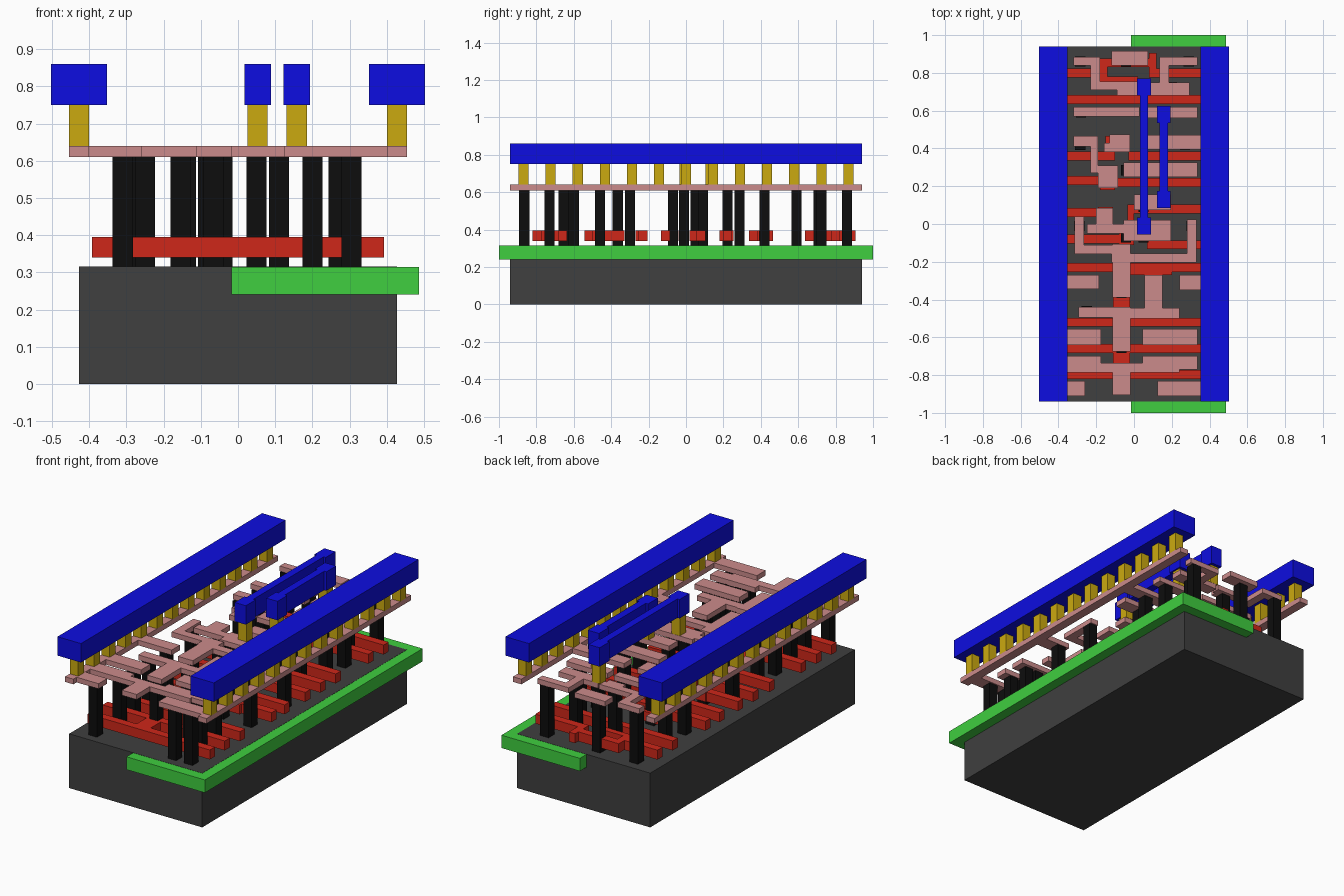
import bpy, bmesh
from mathutils import Matrix, Vector


def material(name, rgb):
    m = bpy.data.materials.new(name)
    m.diffuse_color = (*rgb, 1)
    return m


def layer(name, rects, z0, z1, mat):
    """One object made of boxes; each rect is (x0, x1, y0, y1)."""
    bm = bmesh.new()
    for x0, x1, y0, y1 in rects:
        mid = Vector(((x0 + x1) / 2, (y0 + y1) / 2, (z0 + z1) / 2))
        size = Matrix.Diagonal((x1 - x0, y1 - y0, z1 - z0, 1))
        bmesh.ops.create_cube(bm, size=1, matrix=Matrix.Translation(mid) @ size)
    mesh = bpy.data.meshes.new(name)
    bm.to_mesh(mesh)
    bm.free()
    mesh.materials.append(mat)
    ob = bpy.data.objects.new(name, mesh)
    bpy.context.collection.objects.link(ob)
    return ob


def square(x, y, h=0.027):
    return (x - h, x + h, y - h, y + h)


dark = material("dark_grey", (0.05, 0.05, 0.05))
green = material("green", (0.05, 0.62, 0.05))
red = material("red", (0.62, 0.02, 0.01))
black = material("black", (0.004, 0.004, 0.004))
pink = material("pink", (0.6, 0.26, 0.26))
yellow = material("yellow", (0.6, 0.4, 0.005))
blue = material("blue", (0.004, 0.004, 0.75))

# Base block and the well slab overlapping its right half
layer("substrate", [(-0.428, 0.428, -0.94, 0.94)], 0, 0.3155, dark)
layer("well", [(-0.017, 0.487, -1, 1)], 0.24, 0.3145, green)

# Gate strips: (x0, x1, y centre), then pads and joggers
E = 0.393
strips = [(-E, E, -0.797), (-E, E, -0.66), (-E, E, -0.52), (-E, -0.05, -0.23),
          (-0.02, E, -0.23), (-E, 0.0, -0.08), (0.07, E, -0.11), (-E, -0.13, 0.06),
          (-0.035, E, 0.08), (-E, -0.10, 0.23), (-0.095, E, 0.22), (-E, -0.1, 0.36),
          (-0.03, E, 0.36), (-E, E, 0.66), (-E, -0.14, 0.8), (0.11, E, 0.8)]
pads = [(-0.11, -0.02, -0.82, -0.64), (-0.11, -0.02, -0.54, -0.33),
        (-0.02, 0.2, -0.27, -0.21), (-0.035, 0.0, 0.02, 0.1), (-0.08, 0.0, -0.11, -0.04),
        (-0.19, -0.11, 0.03, 0.09), (-0.18, -0.10, 0.18, 0.25), (-0.15, -0.04, 0.39, 0.465),
        (-0.15, -0.10, 0.34, 0.46), (-0.18, 0.12, 0.83, 0.875), (-0.18, -0.14, 0.75, 0.875),
        (0.08, 0.12, 0.775, 0.905), (-0.18, 0.02, 0.745, 0.78)]
layer("gate_strips", [(a, b, y - 0.0235, y + 0.0235) for a, b, y in strips] + pads,
      0.34, 0.395, red)

# Tall contact posts, grouped by row (y: x positions)
rows = {-0.865: (-0.31, 0.2, 0.305), -0.73: (-0.25, 0.2, 0.27), -0.655: (-0.066,),
        -0.60: (-0.25, 0.2, 0.27), -0.46: (-0.25, 0.11), -0.365: (-0.066,),
        -0.30: (-0.25, 0.11, 0.29), -0.07: (-0.042, 0.05), -0.01: (-0.29, 0.305),
        0.05: (-0.155,), 0.09: (0.05,), 0.222: (-0.14,), 0.285: (-0.02 - 0.022, 0.2),
        0.42: (-0.285, -0.08, 0.27), 0.59: (-0.28, 0.27), 0.71: (-0.042,),
        0.725: (0.2,), 0.86: (-0.285, -0.042, 0.29)}
layer("contact_posts", [square(x, y) for y, xs in rows.items() for x in xs],
      0.315, 0.61, black)

# Local wiring: two long rails with stubs, then the routed paths
wire_rails = [(s * 0.428 - 0.027, s * 0.428 + 0.027, -0.94, 0.94) for s in (-1, 1)]
stubs = [(-0.43, -0.185, -0.345, -0.27), (-0.43, -0.175, -0.64, -0.555),
         (-0.43, -0.175, -0.785, -0.70), (-0.43, -0.26, -0.91, -0.83),
         (0.125, 0.43, -0.91, -0.83), (0.24, 0.43, -0.35, -0.27),
         (0.07, 0.43, 0.395, 0.47)]
layer("wire_rails", wire_rails + stubs, 0.61, 0.64, pink)
left_wires = [(-0.32, -0.18, 0.84, 0.885), (-0.23, -0.18, 0.71, 0.885),
              (-0.23, 0.03, 0.71, 0.755), (-0.09, 0.015, 0.68, 0.755),
              (-0.12, 0.075, 0.84, 0.915), (-0.32, 0.03, 0.57, 0.62),
              (-0.32, -0.19, 0.41, 0.465), (-0.23, -0.19, 0.27, 0.465),
              (-0.23, -0.085, 0.27, 0.31), (-0.19, -0.085, 0.19, 0.31),
              (-0.13, -0.02, 0.38, 0.475), (-0.16, -0.02, 0.38, 0.43),
              (-0.20, -0.11, -0.05, 0.085), (-0.25, -0.03, -0.05, 0.0),
              (-0.315, -0.265, -0.16, 0.04), (-0.315, -0.1, -0.16, -0.11)]
right_wires = [(0.135, 0.335, 0.84, 0.885), (0.135, 0.185, 0.68, 0.885),
               (0.04, 0.295, 0.68, 0.75), (0.07, 0.335, 0.56, 0.62),
               (-0.055, 0.335, 0.25, 0.325), (0.0, 0.195, 0.075, 0.155),
               (-0.055, 0.195, -0.09, 0.02), (-0.12, 0.33, -0.205, -0.155),
               (0.28, 0.33, -0.205, 0.025), (0.055, 0.15, -0.50, -0.27),
               (-0.02, 0.24, -0.50, -0.445), (0.045, 0.335, -0.64, -0.555),
               (0.045, 0.335, -0.77, -0.70)]
mid_wires = [(-0.113, -0.018, -0.39, -0.105), (-0.295, -0.018, -0.495, -0.44),
             (-0.113, -0.018, -0.675, -0.44), (-0.113, -0.018, -0.905, -0.735),
             (-0.22, 0.24, -0.785, -0.735)]
layer("routed_wires", left_wires + right_wires + mid_wires, 0.61, 0.64, pink)

# Short yellow posts under the top bars
vias = [square(s * 0.428, 0.1447 * k) for s in (-1, 1) for k in range(-6, 7)]
vias += [square(0.053, 0.724), square(0.053, -0.008),
         square(0.158, 0.58), square(0.158, 0.13)]
layer("short_posts", vias, 0.64, 0.75, yellow)

# Top bars: two power rails and two dumbbell straps
layer("top_rails", [(-0.503, -0.352, -0.94, 0.94), (0.352, 0.503, -0.94, 0.94)],
      0.75, 0.86, blue)
for name, x, lo, hi in (("long_strap", 0.053, -0.01, 0.724), ("short_strap", 0.158, 0.13, 0.58)):
    ends = [(x - 0.036, x + 0.036, y - 0.045, y + 0.045) for y in (lo, hi)]
    layer(name, ends + [(x - 0.022, x + 0.022, lo, hi)], 0.75, 0.86, blue)
